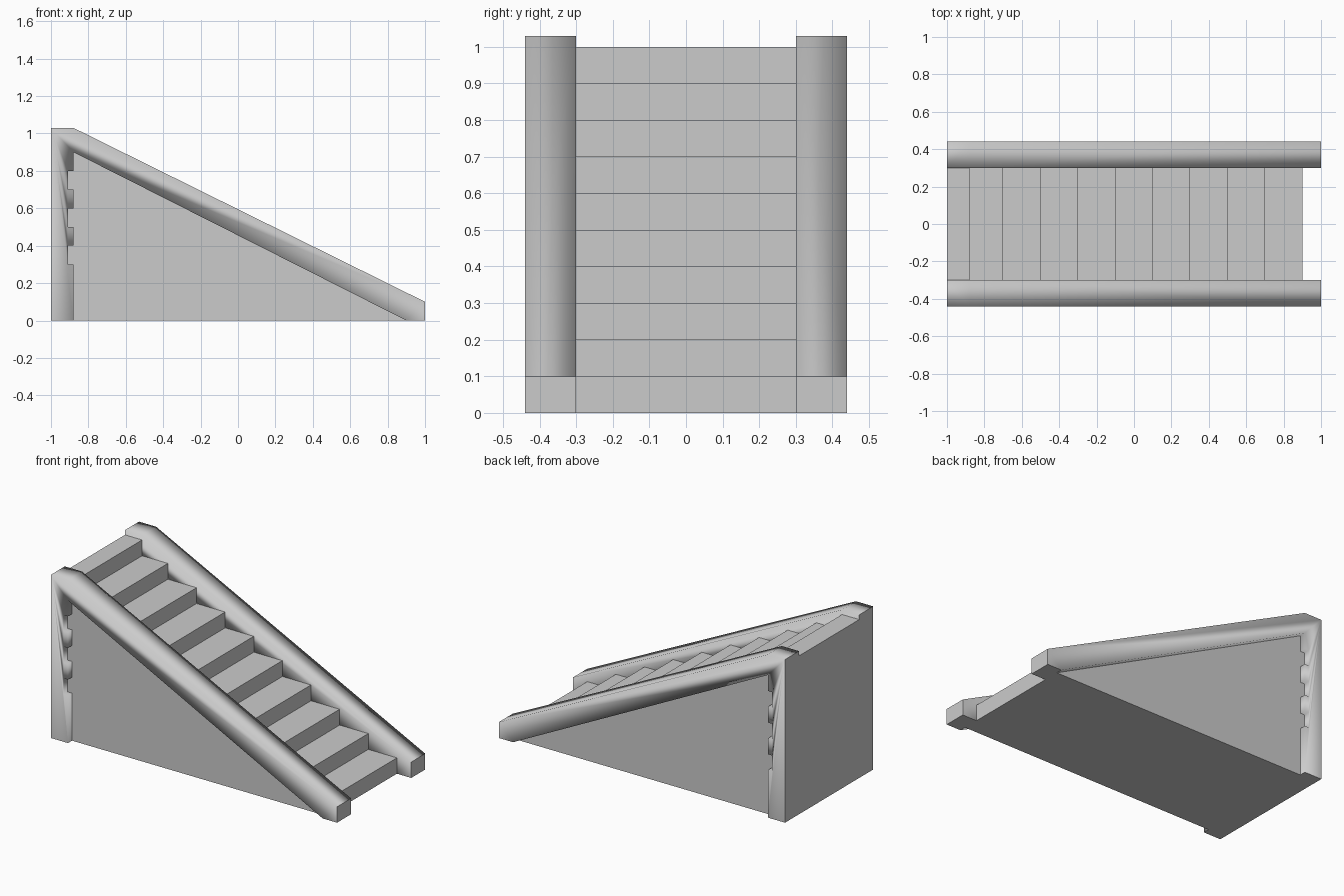
import bpy
import bmesh
import math

cube = bpy.data.objects.get("Cube")
if cube:
    bpy.data.objects.remove(cube)

stone = bpy.data.materials.new("grey stone")
stone.use_nodes = True
GREY = (0.6, 0.6, 0.6, 1)
stone.diffuse_color = GREY
stone.node_tree.nodes["Principled BSDF"].inputs["Base Color"].default_value = GREY


def extrude_profile(name, profile, y0, y1):
    """Solid from an x-z outline, running from y0 to y1."""
    bm = bmesh.new()
    face = bm.faces.new([bm.verts.new((x, y0, z)) for x, z in profile])
    out = bmesh.ops.extrude_face_region(bm, geom=[face])
    moved = [v for v in out["geom"] if isinstance(v, bmesh.types.BMVert)]
    bmesh.ops.translate(bm, verts=moved, vec=(0, y1 - y0, 0))
    bmesh.ops.recalc_face_normals(bm, faces=bm.faces)
    mesh = bpy.data.meshes.new(name)
    bm.to_mesh(mesh)
    bm.free()
    mesh.materials.append(stone)
    obj = bpy.data.objects.new(name, mesh)
    bpy.context.collection.objects.link(obj)
    return obj


def soften(obj):
    """Smooth the rail along its length, keeping its ends and post crisp."""
    bpy.ops.object.select_all(action="DESELECT")
    obj.select_set(True)
    bpy.context.view_layer.objects.active = obj
    bpy.ops.object.shade_smooth_by_angle(angle=math.radians(100))
    mesh = obj.data
    for edge in mesh.edges:
        a, b = (mesh.vertices[i].co for i in edge.vertices)
        at_end = min(a.x, b.x) > 0.85 or max(a.x, b.x) < -0.95
        on_ground = max(a.z, b.z) < 0.01
        edge.use_edge_sharp = at_end or on_ground


# Ten steps rising towards -x
STEPS = 10
stairs = [(-1, 0), (0.9, 0)]
for i in range(STEPS):
    front = 0.9 - 0.2 * i if i < STEPS - 1 else -0.88
    back = front - 0.2 if i < STEPS - 2 else -0.88
    if i == STEPS - 1:
        back = -1
    stairs += [(front, 0.1 * (i + 1)), (back, 0.1 * (i + 1))]
# drop repeated points
stairs = [p for i, p in enumerate(stairs) if p not in stairs[:i]]
extrude_profile("steps", stairs, -0.3, 0.3)

# Inner border shared by rail and wall, with square notches up the post
inner = [(0.9, 0), (-0.88, 0.9)]
for top in (0.8, 0.6, 0.4):
    inner += [(-0.88, top), (-0.91, top), (-0.91, top - 0.1), (-0.88, top - 0.1)]
inner.append((-0.88, 0))

outer = [(-1, 0), (-1, 1.03), (-0.88, 1.03), (1, 0.1), (1, 0)]

# Side walls and the thicker rails framing them
for side, s in (("left", 1), ("right", -1)):
    back_or_front = "back" if s > 0 else "front"
    extrude_profile(back_or_front + "_wall", inner, s * 0.3, s * 0.4)
    rail = extrude_profile(back_or_front + "_rail", outer + inner, s * 0.3, s * 0.44)
    soften(rail)
